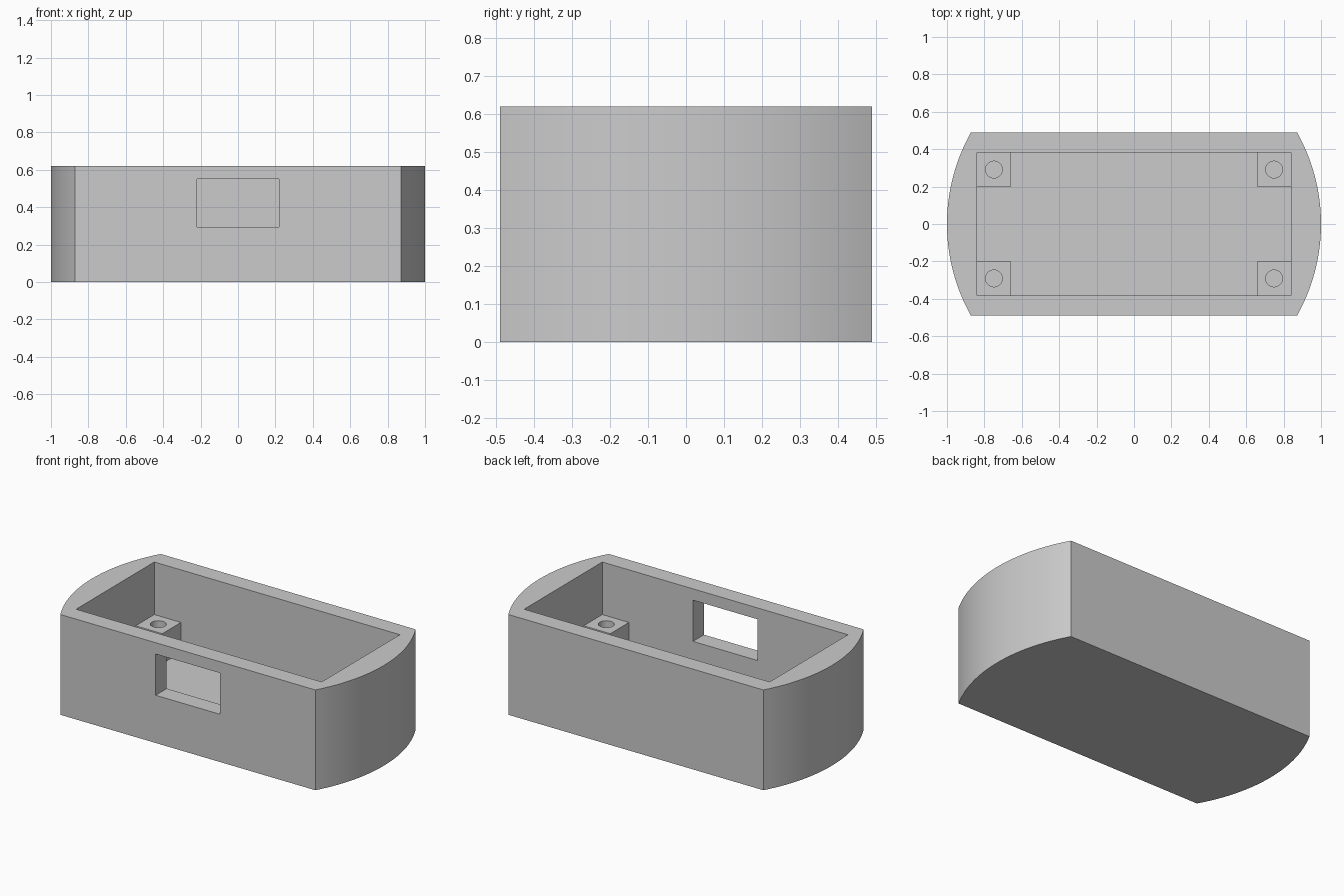
import bpy
import bmesh
from math import asin, cos, sin, tau, radians

cube = bpy.data.objects.get("Cube")
if cube:
    bpy.data.objects.remove(cube, do_unlink=True)

HEIGHT, HALF_DEPTH, FLOOR = 0.62, 0.49, 0.11
INNER_X, INNER_Y = 0.84, 0.382
POST, POST_TOP, HOLE_RADIUS = 0.182, 0.295, 0.045

grey = bpy.data.materials.new("plain_grey")
grey.use_nodes = True
colour = (0.6, 0.6, 0.6, 1)
grey.diffuse_color = colour
grey.node_tree.nodes["Principled BSDF"].inputs["Base Color"].default_value = colour


def prism(name, outline, z0, z1):
    """Extrude a closed xy outline from z0 up to z1."""
    bm = bmesh.new()
    face = bm.faces.new([bm.verts.new((x, y, z0)) for x, y in outline])
    top = bmesh.ops.extrude_face_region(bm, geom=[face])["geom"]
    verts = [v for v in top if isinstance(v, bmesh.types.BMVert)]
    bmesh.ops.translate(bm, verts=verts, vec=(0, 0, z1 - z0))
    bmesh.ops.recalc_face_normals(bm, faces=bm.faces)
    mesh = bpy.data.meshes.new(name)
    bm.to_mesh(mesh)
    bm.free()
    mesh.materials.append(grey)
    obj = bpy.data.objects.new(name, mesh)
    bpy.context.collection.objects.link(obj)
    return obj


def box(name, x0, x1, y0, y1, z0, z1):
    return prism(name, [(x0, y0), (x1, y0), (x1, y1), (x0, y1)], z0, z1)


def combine(target, tool, operation):
    """Apply a boolean and discard its tool."""
    bpy.context.view_layer.objects.active = target
    mod = target.modifiers.new(operation, 'BOOLEAN')
    mod.operation, mod.object, mod.solver = operation, tool, 'EXACT'
    bpy.ops.object.modifier_apply(modifier=mod.name)
    bpy.data.objects.remove(tool, do_unlink=True)


# Outer body: straight front and back, ends bowed on one shared circle
span, steps = asin(HALF_DEPTH), 32
angles = [span * (2 * i / steps - 1) for i in range(steps + 1)]
outline = [(s * cos(a), s * sin(a)) for s in (1, -1) for a in angles]
body = prism("enclosure_body", outline, 0, HEIGHT)

# Open cavity
combine(body, box("cavity", -INNER_X, INNER_X, -INNER_Y, INNER_Y, FLOOR, 1), 'DIFFERENCE')

# Corner screw posts, rooted in the walls and floor, with blind holes
root = 0.03
for sx in (-1, 1):
    for sy in (-1, 1):
        xs = sorted((sx * (INNER_X - POST), sx * (INNER_X + root)))
        ys = sorted((sy * (INNER_Y - POST), sy * (INNER_Y + root)))
        combine(body, box("screw_post", *xs, *ys, FLOOR - root, POST_TOP), 'UNION')
        cx, cy = sx * (INNER_X - POST / 2), sy * (INNER_Y - POST / 2)
        ring = [(cx + HOLE_RADIUS * cos(tau * i / 32), cy + HOLE_RADIUS * sin(tau * i / 32))
                for i in range(32)]
        combine(body, prism("screw_hole", ring, FLOOR, 0.5), 'DIFFERENCE')

# Window through the front wall
combine(body, box("window", -0.22, 0.22, -0.6, -0.3, 0.295, 0.55), 'DIFFERENCE')

bpy.ops.object.select_all(action='DESELECT')
body.select_set(True)
bpy.context.view_layer.objects.active = body
bpy.ops.object.shade_smooth_by_angle(angle=radians(30))
